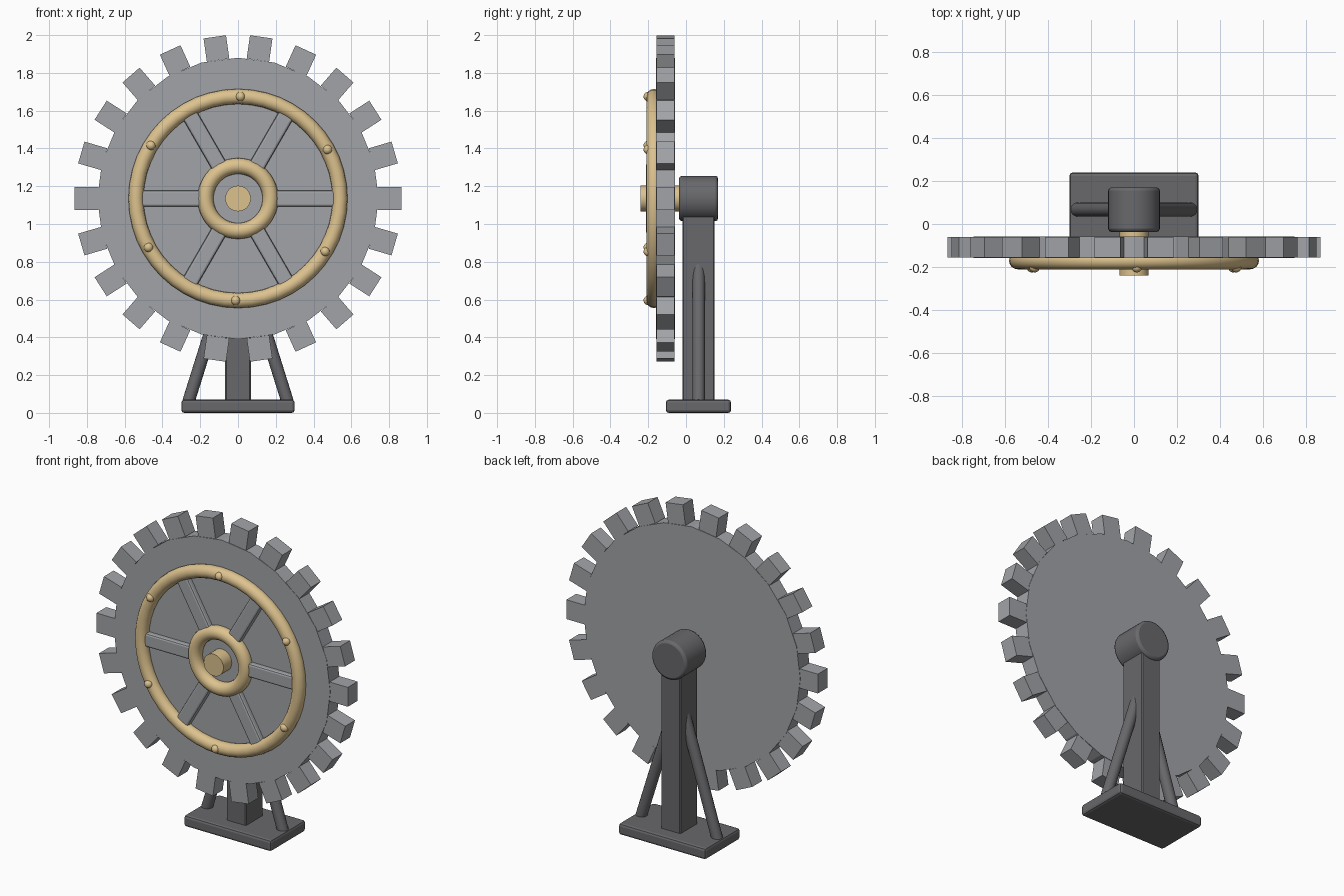
import bpy
from math import cos, sin, pi, radians
from mathutils import Vector

if "Cube" in bpy.data.objects:
    bpy.data.objects.remove(bpy.data.objects["Cube"])

CZ = 1.135          # wheel centre height
STAND_Y = 0.066     # stand centre depth

brass = bpy.data.materials.new("brass")
brass.diffuse_color = (0.72, 0.54, 0.27, 1)
brass.use_nodes = True
brass.node_tree.nodes["Principled BSDF"].inputs["Base Color"].default_value = brass.diffuse_color
dark = bpy.data.materials.new("dark_iron")
dark.diffuse_color = (0.14, 0.14, 0.15, 1)
dark.use_nodes = True
dark.node_tree.nodes["Principled BSDF"].inputs["Base Color"].default_value = dark.diffuse_color
steel = bpy.data.materials.new("steel")
steel.diffuse_color = (0.36, 0.37, 0.39, 1)
steel.use_nodes = True
steel.node_tree.nodes["Principled BSDF"].inputs["Base Color"].default_value = steel.diffuse_color


def finish(name, mat, bevel=0, segments=2, smooth=False):
    ob = bpy.context.object
    ob.name = name
    ob.data.materials.append(mat)
    if smooth:
        bpy.ops.object.shade_smooth_by_angle(angle=radians(35))
    if bevel:
        m = ob.modifiers.new("bevel", 'BEVEL')
        m.width, m.segments, m.limit_method = bevel, segments, 'ANGLE'
        m.angle_limit = radians(50)
    return ob


def box(name, loc, size, mat, rot_y=0, bevel=0, segments=2):
    bpy.ops.mesh.primitive_cube_add(size=1, location=loc, rotation=(0, rot_y, 0))
    bpy.context.object.scale = size
    bpy.ops.object.transform_apply(location=False, rotation=False, scale=True)
    return finish(name, mat, bevel, segments)


def rod(name, a, b, r, mat, sides=32, bevel=0, smooth=True):
    a, b = Vector(a), Vector(b)
    d = b - a
    bpy.ops.mesh.primitive_cylinder_add(vertices=sides, radius=r, depth=d.length, location=(a + b) / 2)
    bpy.context.object.rotation_euler = d.to_track_quat('Z', 'Y').to_euler()
    return finish(name, mat, bevel, 2, smooth)


def ring(name, major, minor, y):
    bpy.ops.mesh.primitive_torus_add(major_segments=48, minor_segments=16, major_radius=major,
                                     minor_radius=minor, location=(0, y, CZ), rotation=(pi / 2, 0, 0))
    return finish(name, brass, smooth=True)


def polar(r, a, y):
    return (r * cos(a), y, CZ + r * sin(a))


# Wheel: disc and 22 square teeth
rod("wheel_disc", (0, -0.158, CZ), (0, -0.058, CZ), 0.745, steel, sides=24, smooth=False)
for i in range(22):
    a = i * 2 * pi / 22
    box(f"tooth_{i + 1}", polar(0.802, a, -0.108), (0.125, 0.096, 0.12), steel, rot_y=-a)

# Spokes and brass rings on the front face
for i in range(6):
    a = i * pi / 3
    box(f"spoke_{i + 1}", polar(0.355, a, -0.165), (0.37, 0.05, 0.085), steel, rot_y=-a, bevel=0.012)
ring("outer_ring", 0.54, 0.04, -0.17)
ring("hub_ring", 0.172, 0.042, -0.17)

# Rivets on the outer ring
for i in range(6):
    bpy.ops.mesh.primitive_uv_sphere_add(segments=16, ring_count=8, radius=0.025,
                                         location=polar(0.54, 0.5 + i * pi / 3, -0.2))
    finish(f"rivet_{i + 1}", brass, smooth=True)

# Axle
rod("axle", (0, -0.24, CZ), (0, 0.0, CZ), 0.068, brass)

# Stand: base, post, bearing and side braces
box("base", (0, STAND_Y, 0.035), (0.6, 0.345, 0.07), dark, bevel=0.015)
box("post", (0, STAND_Y, 0.585), (0.135, 0.17, 1.07), dark, bevel=0.006, segments=1)
rod("bearing", (0, -0.037, CZ), (0, 0.17, CZ), 0.12, dark, bevel=0.015)
for side, s in (("left", -1), ("right", 1)):
    rod(f"{side}_brace", (s * 0.262, STAND_Y + 0.001, 0.06), (s * 0.03, STAND_Y + 0.001, 0.8),
        0.033, dark, sides=16)
